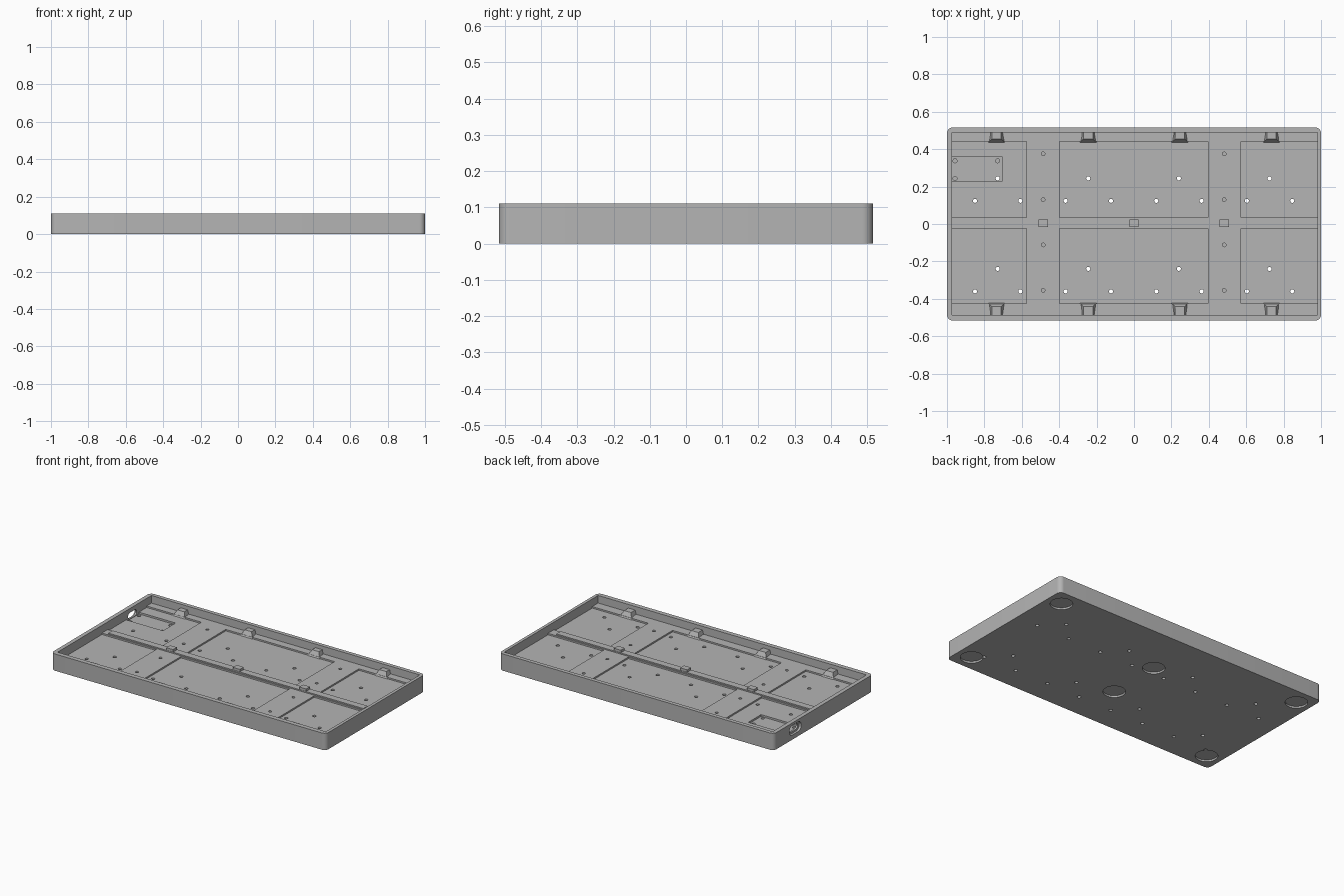
import bpy, bmesh, math
from mathutils import Matrix

if "Cube" in bpy.data.objects:
    bpy.data.objects.remove(bpy.data.objects["Cube"])

grey = bpy.data.materials.new("light_grey")
grey.diffuse_color = (0.46, 0.46, 0.46, 1)
grey.use_nodes = True
grey.node_tree.nodes["Principled BSDF"].inputs["Base Color"].default_value = grey.diffuse_color


def prism(bm, pts, z0, z1):
    """Extrude a flat outline from z0 to z1."""
    lo = [bm.verts.new((x, y, z0)) for x, y in pts]
    hi = [bm.verts.new((x, y, z1)) for x, y in pts]
    bm.faces.new(lo[::-1])
    bm.faces.new(hi)
    n = len(pts)
    for i in range(n):
        j = (i + 1) % n
        bm.faces.new((lo[i], lo[j], hi[j], hi[i]))


def rounded(x0, x1, y0, y1, r, seg=8):
    pts = []
    for k, (cx, cy) in enumerate([(x1 - r, y1 - r), (x0 + r, y1 - r), (x0 + r, y0 + r), (x1 - r, y0 + r)]):
        for i in range(seg + 1):
            a = math.pi / 2 * (k + i / seg)
            pts.append((cx + r * math.cos(a), cy + r * math.sin(a)))
    return pts


def box(bm, x0, x1, y0, y1, z0, z1):
    prism(bm, [(x0, y0), (x1, y0), (x1, y1), (x0, y1)], z0, z1)


def disc(bm, x, y, r, z0, z1, seg=16):
    prism(bm, [(x + r * math.cos(2 * math.pi * i / seg), y + r * math.sin(2 * math.pi * i / seg))
               for i in range(seg)], z0, z1)


def finish(bm, name):
    bmesh.ops.recalc_face_normals(bm, faces=bm.faces[:])
    me = bpy.data.meshes.new(name)
    bm.to_mesh(me)
    bm.free()
    me.materials.append(grey)
    ob = bpy.data.objects.new(name, me)
    bpy.context.collection.objects.link(ob)
    return ob


def cut(target, bm):
    cutter = finish(bm, "cutter")
    cutter.hide_render = True
    m = target.modifiers.new("cut", 'BOOLEAN')
    m.operation, m.solver, m.object = 'DIFFERENCE', 'EXACT', cutter
    bpy.context.view_layer.objects.active = target
    bpy.ops.object.modifier_apply(modifier=m.name)
    bpy.data.objects.remove(cutter)


LEDGE, FLOOR, TOP = 0.06, 0.05, 0.11

# tray body with rounded corners
bm = bmesh.new()
prism(bm, rounded(-1, 1, -0.516, 0.516, 0.03), 0, TOP)
tray = finish(bm, "tray")

# main cavity
bm = bmesh.new()
box(bm, -0.973, 0.98, -0.486, 0.49, LEDGE, 0.2)
cut(tray, bm)

# six shallow floor pockets
bm = bmesh.new()
for x0, x1 in [(-0.973, -0.575), (-0.397, 0.395), (0.572, 0.98)]:
    for y0, y1 in [(0.035, 0.44), (-0.425, -0.025)]:
        box(bm, x0, x1, y0, y1, FLOOR, 0.2)
cut(tray, bm)

# connector board recess
bm = bmesh.new()
box(bm, -0.973, -0.706, 0.228, 0.36, 0.038, 0.2)
cut(tray, bm)

# screw holes: through holes, then blind pilot holes
bm = bmesh.new()
for y in (0.124, -0.36):
    for i in range(8):
        disc(bm, -0.85 + 0.2423 * i, y, 0.011, -0.1, 0.2)
    for i in range(4):
        disc(bm, -0.729 + 0.4845 * i, y + 0.12, 0.011, -0.1, 0.2)
for x in (-0.486, 0.482):
    for y in (0.375, 0.13, -0.112, -0.355):
        disc(bm, x, y, 0.01, 0.02, 0.2)
for x, y in [(-0.957, 0.338), (-0.729, 0.338), (-0.957, 0.244)]:
    disc(bm, x, y, 0.011, 0.02, 0.2)
cut(tray, bm)

# round foot recesses underneath
bm = bmesh.new()
for x, y in [(-0.9, 0.41), (0.9, 0.41), (-0.9, -0.41), (0.9, -0.41), (0, 0.18), (0, -0.18)]:
    disc(bm, x, y, 0.067, -0.1, 0.012, 32)
cut(tray, bm)

# oval port through the left wall: outer counterbore, inner slot
for w, h, x0, x1 in [(0.062, 0.032, -1.1, -0.985), (0.045, 0.02, -1.1, -0.95)]:
    bm = bmesh.new()
    prism(bm, rounded(-h, h, -w, w, h * 0.98), x0, x1)
    # prism axis z becomes x, outline x becomes height
    bm.transform(Matrix(((0, 0, 1, 0), (0, 1, 0, 0.292), (1, 0, 0, 0.062), (0, 0, 0, 1))))
    cut(tray, bm)

# centre rib with three raised blocks
bm = bmesh.new()
box(bm, -0.93, 0.925, -0.018, 0.027, LEDGE - 0.005, 0.068)
finish(bm, "centre_rib")
bm = bmesh.new()
for x in (-0.486, 0, 0.482):
    box(bm, x - 0.025, x + 0.025, -0.016, 0.024, LEDGE, 0.084)
finish(bm, "rib_blocks")

# ramped support tabs along both long walls
bm = bmesh.new()
for x in (-0.735, -0.245, 0.245, 0.735):
    for y0, y1, wall in [(0.435, 0.455, 0.492), (-0.42, -0.442, -0.488)]:
        z0, z1 = FLOOR - 0.002, 0.086
        base = [bm.verts.new(p) for p in [(x - 0.045, y0, z0), (x + 0.045, y0, z0),
                                          (x + 0.035, wall, z0), (x - 0.035, wall, z0)]]
        top = [bm.verts.new(p) for p in [(x - 0.025, y1, z1), (x + 0.025, y1, z1),
                                         (x + 0.025, wall, z1), (x - 0.025, wall, z1)]]
        bm.faces.new(base)
        bm.faces.new(top)
        for i in range(4):
            j = (i + 1) % 4
            bm.faces.new((base[i], base[j], top[j], top[i]))
finish(bm, "support_tabs")

# smooth the rounded corners
bpy.ops.object.select_all(action='DESELECT')
tray.select_set(True)
bpy.context.view_layer.objects.active = tray
bpy.ops.object.shade_smooth_by_angle(angle=math.radians(30))
